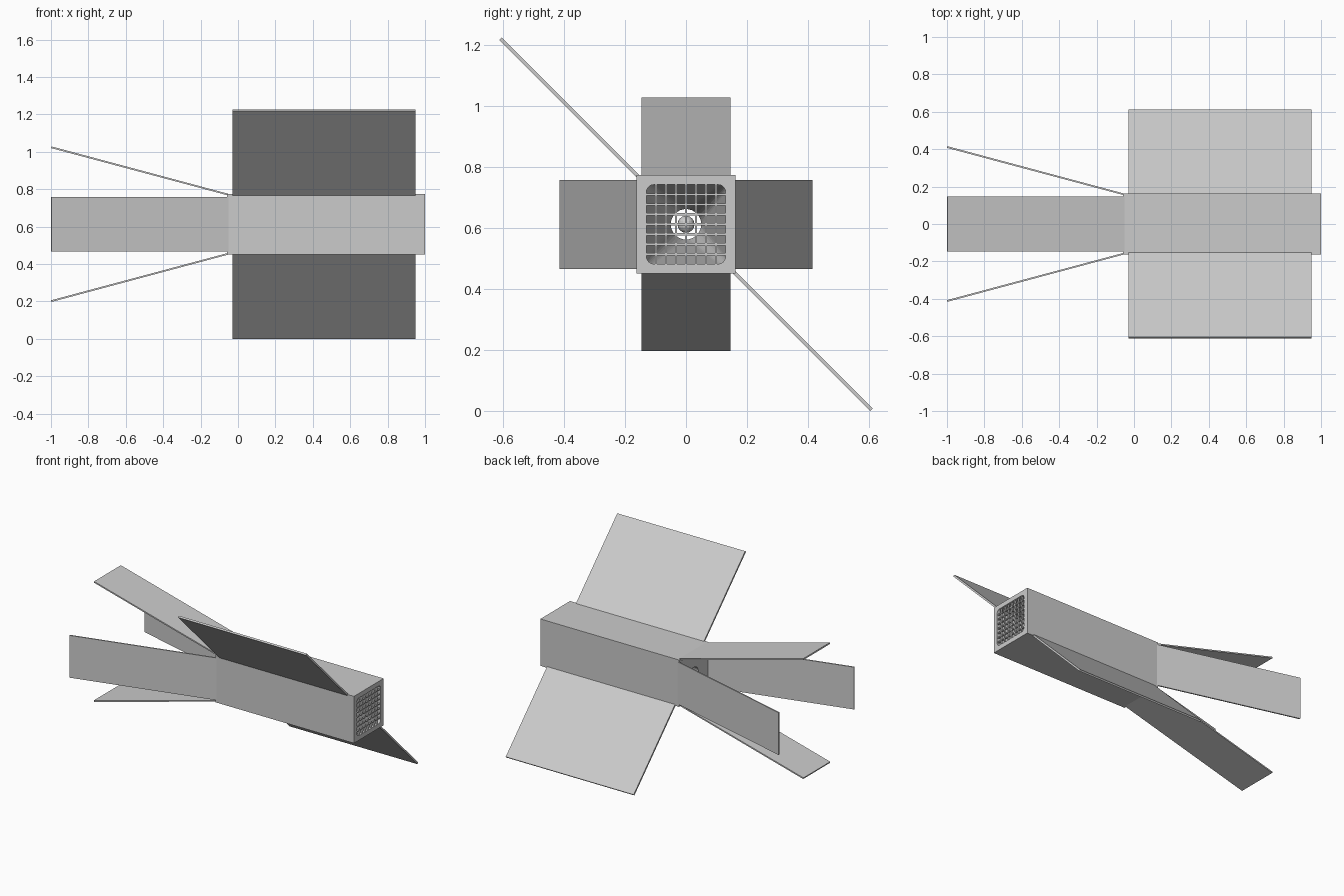
import bpy, bmesh
from math import sin, cos, pi, radians
from mathutils import Matrix, Vector

if "Cube" in bpy.data.objects:
    bpy.data.objects.remove(bpy.data.objects["Cube"], do_unlink=True)

AXIS_Z = 0.613      # height of the body's long axis
HALF = 0.162        # half width of the square body
BACK, FRONT = -0.06, 1.0

grey = bpy.data.materials.new("light_grey")
grey.use_nodes = True
grey.diffuse_color = (0.6, 0.6, 0.6, 1)
grey.node_tree.nodes["Principled BSDF"].inputs["Base Color"].default_value = (0.6, 0.6, 0.6, 1)


def finish(name, bm):
    """Turn a bmesh built around the x axis into a grey object."""
    bmesh.ops.recalc_face_normals(bm, faces=bm.faces)
    mesh = bpy.data.meshes.new(name)
    bm.to_mesh(mesh)
    bm.free()
    mesh.materials.append(grey)
    obj = bpy.data.objects.new(name, mesh)
    obj.location.z = AXIS_Z
    bpy.context.collection.objects.link(obj)
    return obj


def add_box(bm, centre, size, turn=Matrix()):
    matrix = turn @ Matrix.Translation(centre) @ Matrix.Diagonal((*size, 1))
    bmesh.ops.create_cube(bm, size=1, matrix=matrix)


def ring(bm, x, half, radius, steps=8):
    """Rounded square in the plane at x; radius == half gives a circle."""
    verts = []
    for corner in range(4):
        mid = pi / 4 + corner * pi / 2
        cy = (half - radius) * (1 if cos(mid) > 0 else -1)
        cz = (half - radius) * (1 if sin(mid) > 0 else -1)
        for i in range(steps + 1):
            a = corner * pi / 2 + i / steps * pi / 2
            verts.append(bm.verts.new((x, cy + radius * cos(a), cz + radius * sin(a))))
    return verts


# Square body with a tapering intake that opens through the rear wall
bm = bmesh.new()
rings = [ring(bm, *r) for r in (
    (BACK, HALF, 0), (FRONT, HALF, 0), (FRONT, 0.13, 0.025),
    (0.96, 0.13, 0.025), (BACK + 0.03, 0.05, 0.05), (BACK, 0.05, 0.05))]
for a, b in zip(rings, rings[1:] + rings[:1]):
    for i in range(len(a)):
        j = (i + 1) % len(a)
        bm.faces.new((a[i], a[j], b[j], b[i]))
bmesh.ops.remove_doubles(bm, verts=bm.verts, dist=1e-5)
bmesh.ops.dissolve_degenerate(bm, edges=bm.edges, dist=1e-5)
finish("body", bm)

# Grille of crossing bars across the intake
bm = bmesh.new()
for i in range(-3, 4):
    offset = i * 0.0328
    add_box(bm, (0.99, offset, 0), (0.012, 0.007, 0.262))
    add_box(bm, (0.99, 0, offset), (0.0118, 0.262, 0.007))
finish("intake_grille", bm)

# Pointed plug inside the throat
bm = bmesh.new()
bmesh.ops.create_uvsphere(bm, u_segments=16, v_segments=8, radius=0.028,
                          matrix=Matrix.Translation((BACK + 0.05, 0, 0)))
finish("throat_plug", bm)

# Two flat panels on opposite corners of the body
for name, angle in (("upper_panel", 45), ("lower_panel", 225)):
    bm = bmesh.new()
    inner, outer = HALF * 2 ** 0.5 - 0.008, 0.861
    add_box(bm, (0.46, 0, (inner + outer) / 2), (0.978, 0.012, outer - inner),
            Matrix.Rotation(radians(angle), 4, "X"))
    finish(name, bm)

# Four splayed tail fins hinged on the rear edges
profile = [(BACK + 0.01, HALF - 0.009), (BACK + 0.01, HALF), (-0.998, 0.416), (-1.0, 0.407)]
for k, name in enumerate(("top_fin", "front_fin", "bottom_fin", "back_fin")):
    bm = bmesh.new()
    face = bm.faces.new([bm.verts.new((x, -0.146, r)) for x, r in profile])
    new = bmesh.ops.extrude_face_region(bm, geom=[face])["geom"]
    moved = [g for g in new if isinstance(g, bmesh.types.BMVert)]
    bmesh.ops.translate(bm, verts=moved, vec=Vector((0, 0.292, 0)))
    bmesh.ops.transform(bm, matrix=Matrix.Rotation(k * pi / 2, 4, "X"), verts=bm.verts)
    finish(name, bm)
